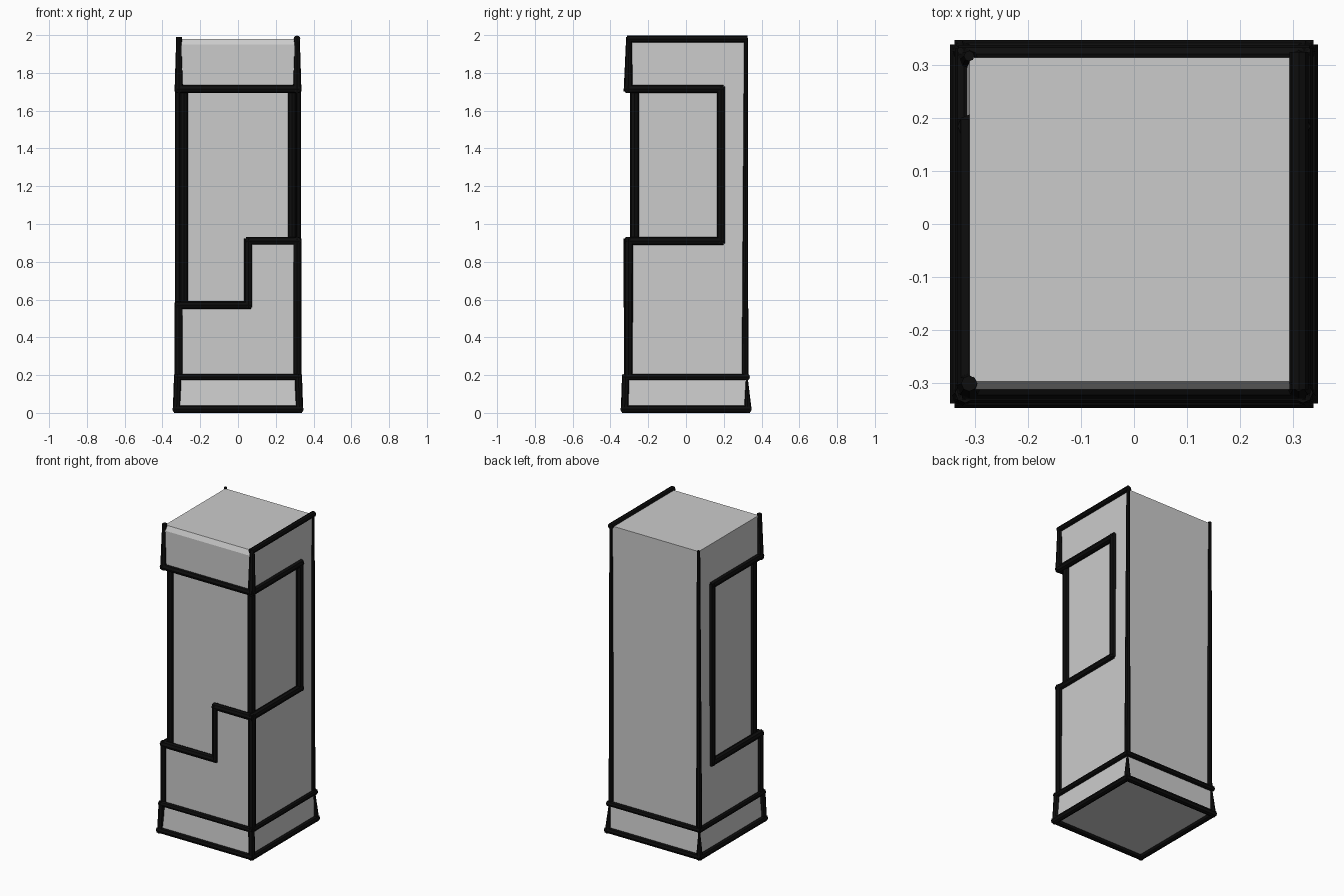
import bpy, bmesh
from mathutils import Vector

if "Cube" in bpy.data.objects:
    bpy.data.objects.remove(bpy.data.objects["Cube"])

black = bpy.data.materials.new("black_trim")
black.diffuse_color = (0.004, 0.004, 0.004, 1)
black.use_nodes = True
black.node_tree.nodes["Principled BSDF"].inputs["Base Color"].default_value = black.diffuse_color


def add_object(name, bm, mat=None):
    bmesh.ops.recalc_face_normals(bm, faces=bm.faces)
    mesh = bpy.data.meshes.new(name)
    bm.to_mesh(mesh)
    bm.free()
    ob = bpy.data.objects.new(name, mesh)
    bpy.context.collection.objects.link(ob)
    if mat:
        mesh.materials.append(mat)
    return ob


def prism(name, profile, y0, y1):
    """Extrude an (x, z) outline along y."""
    bm = bmesh.new()
    face = bm.faces.new([bm.verts.new((x, y0, z)) for x, z in profile])
    ext = bmesh.ops.extrude_face_region(bm, geom=[face])
    verts = [g for g in ext["geom"] if isinstance(g, bmesh.types.BMVert)]
    bmesh.ops.translate(bm, verts=verts, vec=(0, y1 - y0, 0))
    return add_object(name, bm)


def strip(name, points, closed=False):
    """Trim rod through (x, y, z, radius) points, overlapping at the joints."""
    bm = bmesh.new()
    ends = points[1:] + (points[:1] if closed else [])
    for p, q in zip(points, ends):
        a, b = Vector(p[:3]), Vector(q[:3])
        d = (b - a).normalized()
        a, b = a - d * p[3] * 0.6, b + d * q[3] * 0.6
        mat = d.to_track_quat('Z', 'Y').to_matrix().to_4x4()
        mat.translation = (a + b) / 2
        bmesh.ops.create_cone(bm, cap_ends=True, segments=8, radius1=p[3],
                              radius2=q[3], depth=(b - a).length, matrix=mat)
    return add_object(name, bm, black)


# Body: stacked square sections, flared at the plinth
sections = [(0.02, 0.332), (0.19, 0.316), (1.95, 0.313), (1.98, 0.298)]
bm = bmesh.new()
rings = []
for z, h in sections:
    xs = min(h, 0.318)
    if z > 1.9:
        xs = 0.311
    if z < 0.1:
        xs = 0.328
    back = 0.315 if z > 0.1 else h
    rings.append([bm.verts.new(c) for c in
                  ((-xs, -h, z), (xs, -h, z), (xs, back, z), (-xs, back, z))])
for lo, hi in zip(rings, rings[1:]):
    for i in range(4):
        j = (i + 1) % 4
        bm.faces.new((lo[i], lo[j], hi[j], hi[i]))
bm.faces.new(rings[0][::-1])
bm.faces.new(rings[-1])
body = add_object("body", bm)

# Stepped recess wrapping around the front and both sides
Z_LEFT, Z_RIGHT, Z_TOP, Y_SIDE = 0.57, 0.91, 1.715, 0.185
cutters = [
    prism("front_cutter", [(-0.5, Z_LEFT), (0.055, Z_LEFT), (0.055, Z_RIGHT),
                           (0.5, Z_RIGHT), (0.5, Z_TOP), (-0.5, Z_TOP)], -0.5, -0.278),
    prism("left_cutter", [(-0.5, Z_LEFT), (-0.288, Z_LEFT),
                          (-0.288, Z_TOP), (-0.5, Z_TOP)], -0.5, Y_SIDE),
    prism("right_cutter", [(0.288, Z_RIGHT), (0.5, Z_RIGHT),
                           (0.5, Z_TOP), (0.288, Z_TOP)], -0.5, Y_SIDE),
]
for c in cutters:
    m = body.modifiers.new(c.name, 'BOOLEAN')
    m.operation, m.solver, m.object = 'DIFFERENCE', 'EXACT', c
bpy.context.view_layer.objects.active = body
body.select_set(True)
for c in cutters:
    bpy.ops.object.modifier_apply(modifier=c.name)
for c in cutters:
    bpy.data.objects.remove(c)

# Black rim around the recess
R, X, F = 0.022, 0.312, -0.308
strip("recess_rim", [(*p, R) for p in (
    (-X, F, Z_TOP), (X, F, Z_TOP), (X, Y_SIDE, Z_TOP), (X, Y_SIDE, Z_RIGHT),
    (X, F, Z_RIGHT), (0.055, F, Z_RIGHT), (0.055, F, Z_LEFT), (-X, F, Z_LEFT),
    (-X, Y_SIDE, Z_LEFT), (-X, Y_SIDE, Z_TOP))], closed=True)

# Vertical corner trims
for side, s, z in (("left", -1, Z_LEFT), ("right", 1, Z_RIGHT)):
    strip(side + "_recess_corner", [(s * 0.286, -0.272, z, 0.024),
                                    (s * 0.286, -0.272, Z_TOP, 0.024)])
    strip(side + "_front_lower_corner", [(s * X, -0.304, 0.19, 0.023),
                                         (s * X, -0.304, z, 0.024)])
    strip(side + "_front_upper_corner", [(s * X, -0.306, Z_TOP, 0.024),
                                         (s * X, -0.302, 1.98, 0.015)])
    strip(side + "_back_corner", [(s * X, 0.312, 0.19, 0.018),
                                  (s * X, 0.318, 1.98, 0.010)])
    strip(side + "_plinth_front_corner", [(s * 0.325, -0.325, 0.02, 0.02),
                                          (s * 0.32, -0.32, 0.19, 0.019)])
    strip(side + "_plinth_back_corner", [(s * 0.325, 0.327, 0.03, 0.02),
                                         (s * 0.32, 0.322, 0.19, 0.004)])

# Right top edge and the two plinth rings
strip("right_top_edge", [(X, -0.302, 1.98, 0.018), (X, 0.315, 1.98, 0.018)])
for name, h, z, r in (("plinth_bottom_ring", 0.328, 0.02, 0.02),
                      ("plinth_top_ring", 0.322, 0.19, 0.017)):
    strip(name, [(-h, -h, z, r), (h, -h, z, r), (h, h, z, r), (-h, h, z, r)], closed=True)
